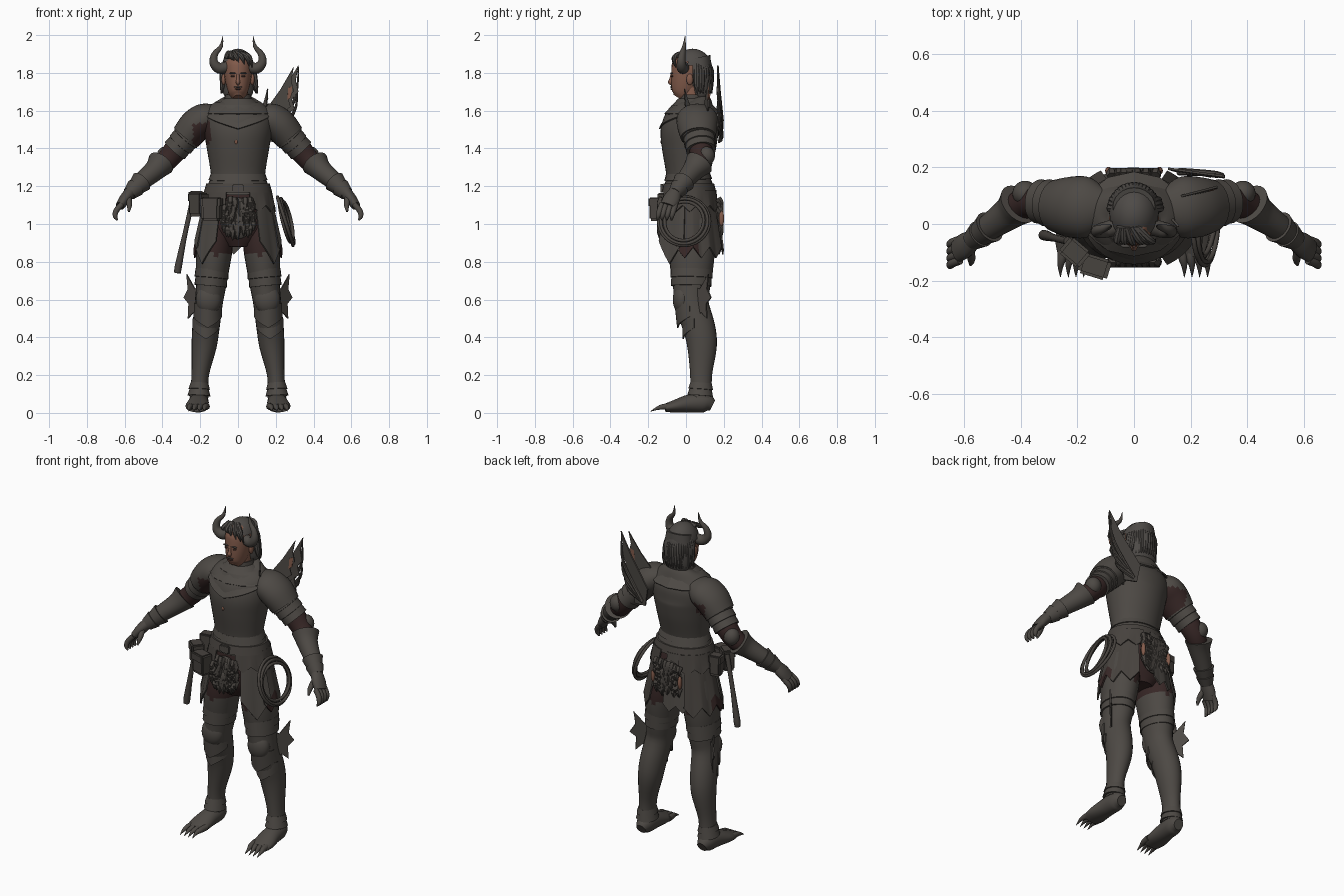
import bpy, bmesh, math, random
from mathutils import Vector, Matrix

random.seed(4)
if "Cube" in bpy.data.objects:
    bpy.data.objects.remove(bpy.data.objects["Cube"])


def material(name, colour):
    mat = bpy.data.materials.new(name)
    mat.use_nodes = True
    mat.diffuse_color = (*colour, 1)
    mat.node_tree.nodes["Principled BSDF"].inputs["Base Color"].default_value = (*colour, 1)
    return mat


armour = material("dark armour grey", (.074, .066, .058))
leather = material("worn leather", (.064, .056, .049))
hair = material("ash hair", (.076, .069, .063))
cloth = material("dark red cloth", (.038, .02, .019))
skin = material("skin", (.225, .105, .07))
shadow = material("eye and lip dark", (.07, .035, .028))


def finish(bm, name, mat):
    """Turn a bmesh into a smooth object with sharp edges kept."""
    bmesh.ops.recalc_face_normals(bm, faces=bm.faces)
    for face in bm.faces:
        face.smooth = True
    for edge in bm.edges:
        edge.smooth = len(edge.link_faces) == 2 and edge.calc_face_angle(0) < .65
    mesh = bpy.data.meshes.new(name)
    bm.to_mesh(mesh)
    bm.free()
    mesh.materials.append(mat)
    obj = bpy.data.objects.new(name, mesh)
    bpy.context.scene.collection.objects.link(obj)
    return obj


def paint(obj, mat, rule):
    obj.data.materials.append(mat)
    for face in obj.data.polygons:
        if rule(face.center):
            face.material_index = 1


def flip(path, sign):
    return [(sign * p[0], *p[1:]) for p in path]


def spline(path, steps):
    """Pass a smooth curve through x, y, z, radius, second radius."""
    pts = [Vector(p if len(p) == 5 else (*p, p[3])) for p in path]
    if steps == 1:
        return pts
    out = []
    for i in range(len(pts) - 1):
        a, b, c, d = pts[max(i - 1, 0)], pts[i], pts[i + 1], pts[min(i + 2, len(pts) - 1)]
        for k in range(steps):
            t = k / steps
            out.append(b + (c - a) * (t / 2) + (a * 2 - b * 5 + c * 4 - d) * (t * t / 2)
                       + (b * 3 - a - c * 3 + d) * (t ** 3 / 2))
    return out + [pts[-1]]


def sweep(name, paths, mat, sides=24, steps=4):
    """Loft elliptical rings along one or more paths."""
    bm = bmesh.new()
    for path in paths:
        rings = spline(path, steps)
        centres = [Vector(r[:3]) for r in rings]
        along_y = abs((centres[-1] - centres[0]).normalized().y) > .75
        loops = []
        for i, ring in enumerate(rings):
            t = (centres[min(i + 1, len(rings) - 1)] - centres[max(i - 1, 0)]).normalized()
            u = Vector((1, 0, 0)) if along_y else Vector((0, 1, 0)).cross(t)
            u = (u - t * u.dot(t)).normalized()
            v = t.cross(u)
            loop = []
            for k in range(sides):
                a = math.tau * k / sides
                loop.append(bm.verts.new(centres[i] + u * max(ring[3], .001) * math.cos(a)
                                         + v * max(ring[4], .001) * math.sin(a)))
            loops.append(loop)
        for low, high in zip(loops, loops[1:]):
            for k in range(sides):
                n = (k + 1) % sides
                bm.faces.new((low[k], low[n], high[n], high[k]))
        bm.faces.new(loops[0])
        bm.faces.new(loops[-1])
    return finish(bm, name, mat)


def lames(name, start, end, count, mat, lip=.006):
    """Overlapping ring plates between two rings."""
    a, b = Vector(start), Vector(end)
    path = []
    for i in range(count):
        for t, extra in ((i + .02, 0), (i + .98, lip)):
            p = a.lerp(b, t / count)
            path.append((*p[:3], p[3] + extra, p[4] + extra))
    return sweep(name, [path], mat, steps=1)


def drape(name, centre, span, top, bottom, hem, points, mat):
    """Curved hanging sheet; angles run from the front, hem cut into points."""
    bm = bmesh.new()
    cols, rows, grid = 12 * points, 5, []
    for r in range(rows + 1):
        t, line = r / rows, []
        for c in range(cols + 1):
            f = c / cols
            a = math.radians(span[0] + (span[1] - span[0]) * f)
            z, rx, ry = (p + (q - p) * t for p, q in zip(top, bottom))
            z -= hem * t * (1 - abs(2 * ((f * points) % 1) - 1))
            line.append(bm.verts.new((centre[0] + rx * math.sin(a), centre[1] - ry * math.cos(a), z)))
        grid.append(line)
    for upper, lower in zip(grid, grid[1:]):
        for c in range(cols):
            bm.faces.new((upper[c], upper[c + 1], lower[c + 1], lower[c]))
    obj = finish(bm, name, mat)
    obj.modifiers.new("thickness", "SOLIDIFY").thickness = .008
    return obj


def plate(name, origin, u, v, outline, mat, size=1, thick=.008):
    bm = bmesh.new()
    u, v, o = Vector(u), Vector(v), Vector(origin)
    n = u.cross(v).normalized() * thick / 2
    sheets = [[bm.verts.new(o + (u * a + v * b) * size + n * s) for a, b in outline] for s in (1, -1)]
    for sheet in sheets:
        bm.faces.new(sheet)
    for i in range(len(outline)):
        bm.faces.new((sheets[0][i - 1], sheets[0][i], sheets[1][i], sheets[1][i - 1]))
    return finish(bm, name, mat)


def solid(name, loc, size, mat, turn=0, box=False):
    bm = bmesh.new()
    if box:
        bmesh.ops.create_cube(bm, size=1)
        bmesh.ops.bevel(bm, geom=bm.edges[:], offset=.12, segments=2, affect="EDGES")
    else:
        bmesh.ops.create_uvsphere(bm, u_segments=24, v_segments=16, radius=1)
    bm.transform(Matrix.Translation(loc) @ Matrix.Rotation(turn, 4, "Z") @ Matrix.Diagonal((*size, 1)))
    return finish(bm, name, mat)


# Head, face and neck
sweep("neck", [[(0, .04, 1.58, .06), (0, .025, 1.73, .052)]], skin)
sweep("head", [[(0, -.035, 1.665, .025, .035), (0, -.022, 1.69, .048, .058), (0, 0, 1.76, .068, .082),
                (0, .02, 1.84, .074, .095), (0, .02, 1.9, .05, .07), (0, .02, 1.915, .01, .02)]], skin)
sweep("nose", [[(0, -.074, 1.795, .007), (0, -.08, 1.765, .009), (0, -.083, 1.75, .012), (0, -.075, 1.738, .006)]], skin, 12)
solid("mouth", (0, -.075, 1.714), (.02, .008, .004), shadow)
solid("moustache", (0, -.077, 1.725), (.022, .007, .004), hair)
for side, s in (("left", 1), ("right", -1)):
    solid(side + "_eye", (s * .028, -.073, 1.782), (.011, .006, .005), shadow)
    solid(side + "_brow", (s * .029, -.077, 1.798), (.018, .007, .004), hair)
    solid(side + "_ear", (s * .076, .02, 1.765), (.012, .018, .03), skin)
    sweep(side + "_horn", [flip([(.06, -.01, 1.83, .03), (.1, -.02, 1.825, .029), (.128, -.025, 1.855, .024),
                                 (.122, -.02, 1.9, .017), (.09, -.01, 1.94, .01), (.08, -.005, 1.995, .001)], s)], armour, 14)

# Hair cap, open over the face, with loose locks
cap = solid("hair_cap", (0, .035, 1.818), (.088, .105, .11), hair)
bm = bmesh.new()
bm.from_mesh(cap.data)
centres = {f: f.calc_center_median() for f in bm.faces}
bald = [f for f, c in centres.items() if c.y < .04 and c.z < 1.855 - c.y * .4]
bmesh.ops.delete(bm, geom=bald, context="FACES")
bm.to_mesh(cap.data)
bm.free()
sweep("back_hair", [[(0, .06, 1.88, .075, .07), (0, .08, 1.78, .085, .058), (0, .085, 1.69, .078, .045), (0, .09, 1.65, .045, .025)]], hair)
locks = []
for i in range(18):
    a = math.radians(-80 + 160 * i / 17)
    x, y = .082 * math.sin(a), .04 + .092 * math.cos(a)
    r = random.uniform(.95, 1.2)
    locks.append([(x * .8, .04 + (y - .04) * .8, 1.87, .008), (x, y, 1.81, .016), (x * r, y, 1.74, .014), (x * r * 1.12, y + .005, 1.69, .002)])
for x in (-.06, -.035, -.01, .02, .045, .06):
    locks.append([(x * .5 - .02, -.01, 1.908, .012), (x, -.06, 1.885, .013), (x + .015, -.074 + abs(x) / 3, 1.852 - x * .4, .002)])
sweep("hair_locks", locks, hair, 8)

# Torso armour
chest = sweep("breastplate", [[(0, .01, 1.19, .145, .115), (0, .01, 1.26, .143, .115), (0, .015, 1.4, .165, .143), (0, .02, 1.5, .182, .152),
                               (0, .04, 1.58, .185, .13), (0, .05, 1.64, .13, .09), (0, .045, 1.665, .07, .07)]], armour, 40, 6)
paint(chest, cloth, lambda c: c.x < -.145 and 1.42 < c.z < 1.55)
drape("gorget", (0, .035), (-180, 180), (1.665, .075, .075), (1.585, .185, .15), 0, 1, armour)
drape("gorget_point", (0, .035), (-70, 70), (1.63, .13, .11), (1.575, .185, .178), .07, 1, armour)
drape("neck_guard", (0, .035), (-180, 180), (1.685, .066, .066), (1.64, .078, .075), .012, 8, leather)
solid("chest_stud", (-.01, -.129, 1.435), (.008, .006, .012), skin)
lames("waist_plates", (0, .01, 1.27, .143, .116), (0, .015, 1.16, .165, .13), 3, armour)

# Pelvis, belt and hanging skirt
sweep("pelvis", [[(0, .015, 1.2, .15, .118), (0, .025, 1.08, .18, .135), (0, .03, .97, .19, .13), (0, .03, .88, .08, .09)]], cloth)
lames("belt", (0, .015, 1.215, .168, .134), (0, .015, 1.165, .176, .14), 1, leather)
solid("buckle", (0, -.128, 1.19), (.06, .015, .045), armour, box=True)
for side, s in (("left", 1), ("right", -1)):
    drape(side + "_tasset", (0, .02), (s * 30, s * 80), (1.18, .172, .14), (.91, .235, .19), .12, 1, armour)
    skirt = drape(side + "_hip_skirt", (0, .02), (s * 68, s * 150), (1.18, .17, .14), (.88, .235, .195), .06, 3, leather)
    paint(skirt, cloth, lambda c: c.z < .92 and -.04 < c.y < .07)
    drape(side + "_belt_flap", (0, .02), (s * 20, s * 160), (1.18, .178, .145), (1.1, .2, .16), .035, 5, leather)
    solid(side + "_rear_bare_patch", (s * .09, .188, 1.03), (.012, .014, .04), skin)
drape("back_skirt", (0, .02), (-140, -185), (1.18, .17, .14), (.88, .21, .18), .04, 2, armour)
for name, turn, y in (("front_fur", 1, -.125), ("back_fur", -1, .17)):
    tufts = []
    for i in range(70):
        x, z = random.uniform(-.08, .08), random.uniform(.98, 1.14)
        drop = .08 - abs(x) * .4
        tufts.append([(x, y, z, .018), (x * 1.03, y - turn * .015, z - drop * .4, .016), (x * 1.05, y - turn * .01, z - drop, .002)])
    sweep(name, tufts, leather, 6, 2)
    solid(name + "_pad", (0, y + turn * .01, 1.03), (.085, .022, .11), leather)

# Pouches, club and rope at the belt
for i, (x, y, z, w, t) in enumerate([(-.14, -.15, 1.075, .1, .3), (-.21, -.1, 1.1, .085, .7), (-.22, .02, 1.11, .06, 1.4)]):
    solid(f"pouch_{i}", (x, y, z), (w, .065, .12), leather, -t, True)
    solid(f"pouch_flap_{i}", (x, y, z + .04), (w * 1.1, .075, .05), leather, -t, True)
sweep("club", [[(-.235, -.06, 1.15, .014), (-.28, -.05, .95, .013), (-.315, -.04, .78, .019), (-.32, -.04, .74, .017)]], leather, 12)
for i, r in enumerate((.135, .124, .114, .105)):
    bpy.ops.mesh.primitive_torus_add(location=(.25 + .012 * (i % 2), -.01, 1.015), rotation=(.06 * i, 1.26 + .03 * i, 0),
                                     major_radius=r, minor_radius=.009, major_segments=40, minor_segments=8)
    rope = bpy.context.object
    rope.name = f"rope_coil_{i}"
    rope.data.materials.append(leather)
    bpy.ops.object.shade_smooth()

fin = [(-.02, .06), (.02, .05), (.08, .12), (.07, .05), (.1, .01), (.065, -.02), (.07, -.09), (.03, -.06), (-.02, -.1)]
for side, s in (("left", 1), ("right", -1)):
    # Legs and knees
    leg = sweep(side + "_leg", [flip([(.115, .03, 1.02, .08, .11), (.122, .03, .9, .095, .122), (.132, .03, .8, .092, .118),
                (.142, .03, .68, .08, .1), (.155, .03, .58, .074, .09), (.17, .07, .45, .072, .085),
                (.18, .085, .35, .066, .078), (.2, .08, .2, .046, .058), (.206, .08, .08, .05, .058)], s)], armour)
    paint(leg, cloth, lambda c: c.z > .835 and abs(c.x) < .14)
    lames(side + "_thigh_plates", (s * .137, .03, .76, .088, .112), (s * .145, .028, .67, .081, .102), 2, armour, .005)
    solid(side + "_knee_cop", (s * .155, -.02, .6), (.068, .05, .08), armour)
    drape(side + "_knee_point", (s * .16, .035), (-80, 80), (.58, .074, .096), (.51, .076, .082), .06, 1, armour)
    drape(side + "_shin_point", (s * .17, .065), (-75, 75), (.5, .074, .085), (.45, .073, .084), .06, 1, armour)
    plate(side + "_knee_fin", (s * .212, .06, .6), (s * .66, .66, 0), (0, 0, 1), fin, armour, 1.12)
    lames(side + "_ankle_plates", (s * .204, .08, .16, .047, .057), (s * .207, .075, .09, .055, .062), 2, armour)
    # Clawed feet
    sweep(side + "_foot", [flip([(.205, .14, .04, .03, .03), (.206, .1, .055, .05, .052), (.21, .02, .05, .055, .048),
                                 (.216, -.06, .035, .062, .033), (.22, -.11, .026, .05, .022)], s)], armour)
    claws = [flip([(x, -.07, .034, .019), (x + .005, -.12, .032, .016), (x + .01, -.15, .025, .01), (x + .01, -.188, .008, .001)], s)
             for x in (.168, .195, .222, .25)]
    sweep(side + "_toes", claws, armour, 10)
    # Arms and gauntlets
    sweep(side + "_sleeve", [flip([(.15, .05, 1.54, .075), (.24, .06, 1.5, .07), (.37, .08, 1.345, .058), (.46, .02, 1.265, .045)], s)], cloth)
    shoulder = sweep(side + "_pauldron", [flip([(.1, .06, 1.595, .04, .06), (.16, .06, 1.565, .08, .105), (.22, .06, 1.525, .088, .108),
                                                (.275, .065, 1.46, .081, .093)], s)], armour, 32, 6)
    if s < 0:
        paint(shoulder, cloth, lambda c: c.x > -.24 and c.z < 1.53)
    lames(side + "_arm_plates", (s * .25, .065, 1.485, .076, .088), (s * .335, .08, 1.388, .063, .073), 3, armour)
    solid(side + "_elbow_cop", (s * .385, .108, 1.36), (.045, .045, .05), armour)
    sweep(side + "_vambrace", [flip([(.408, .07, 1.322, .074, .078), (.44, .04, 1.285, .058, .06), (.51, -.01, 1.225, .047, .047),
                                     (.55, -.04, 1.185, .04, .04)], s)], armour)
    lames(side + "_gauntlet_cuff", (s * .575, -.06, 1.16, .037, .035), (s * .51, -.01, 1.225, .053, .053), 2, armour)
    sweep(side + "_hand", [flip([(.56, -.05, 1.18, .032, .03), (.597, -.075, 1.135, .03, .045), (.625, -.095, 1.095, .024, .042)], s)], armour)
    fingers = [flip([(.615, y, 1.105, .015), (.645, y - .012, 1.07, .015), (.65, y - .02, 1.04, .012), (.638, y - .022, 1.02, .004)], s)
               for y in (-.055, -.08, -.105, -.128)]
    fingers.append(flip([(.58, -.09, 1.14, .016), (.575, -.125, 1.1, .014), (.578, -.145, 1.065, .005)], s))
    sweep(side + "_fingers", fingers, armour, 10)

# Jagged wings over the left shoulder
wing = [(-.06, -.05), (-.08, .06), (-.02, .14), (.04, .22), (.12, .35), (.105, .27), (.12, .21), (.085, .17), (.1, .12),
        (.06, .09), (.075, .03), (.03, .01), (.02, -.06)]
rise = (0, .03, 1)
for name, origin, u, size in (("rear_wing", (.2, .18, 1.49), (1, -.18, 0), 1), ("middle_wing", (.19, .1, 1.51), (.95, .2, 0), .92),
                              ("front_wing", (.14, .01, 1.59), (.4, -.5, 0), .36)):
    plate(name, origin, u, rise, wing, armour, size)
plate("wing_bare_patch", (.272, .122, 1.69), (.95, .2, 0), rise, [(-.012, -.035), (.008, -.02), (.016, .04), (-.008, .03)], skin, 1, .0098)
ribs = [[(.16, .185, 1.46, .014), (.2 + .8 * x, .178, 1.48 + z * .5, .009), (.2 + x, .165, 1.49 + z, .002)]
        for x, z in ((.12, .34), (.115, .21), (.095, .12), (.07, .03))]
sweep("wing_ribs", ribs, armour, 8)
